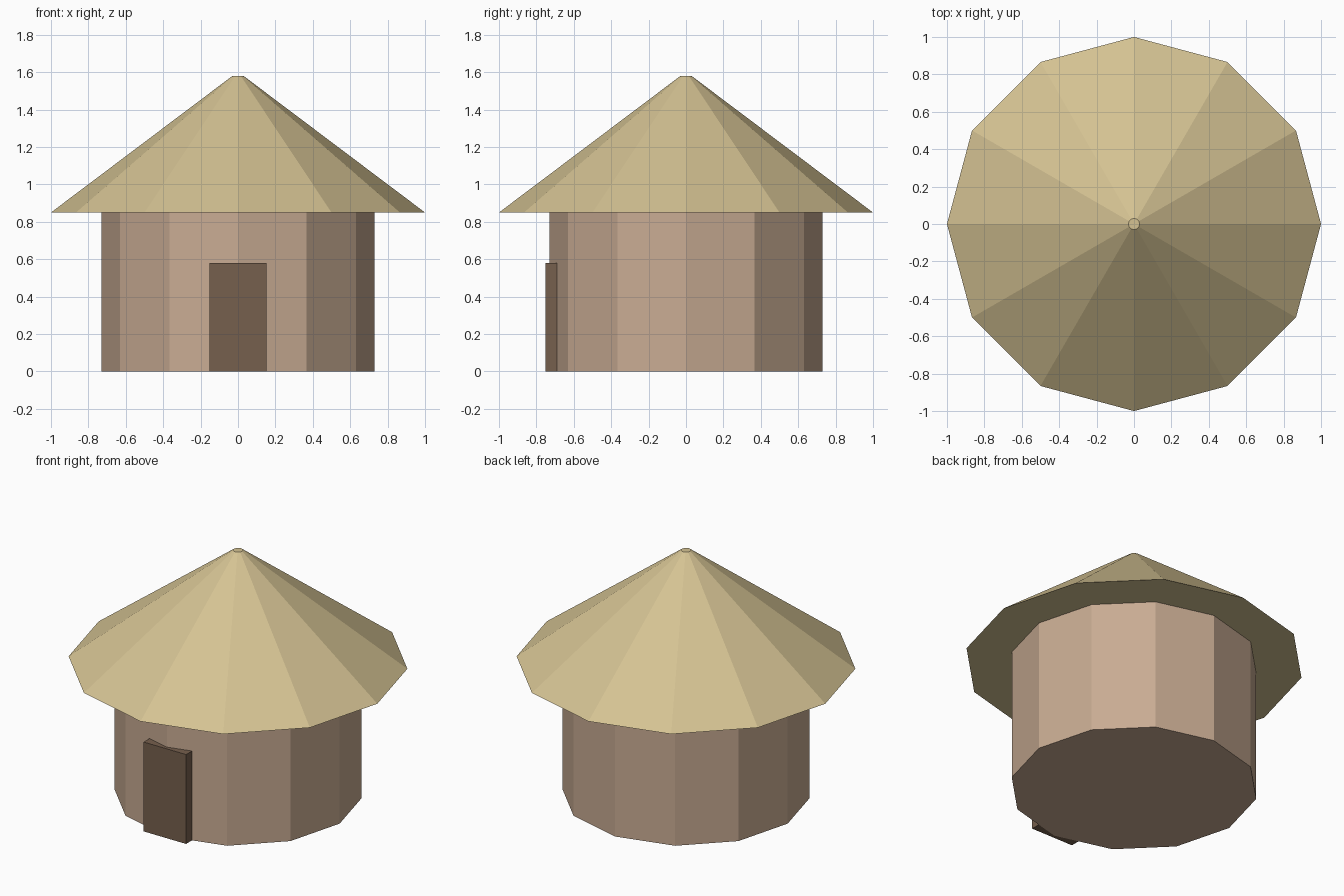
import bpy

if "Cube" in bpy.data.objects:
    bpy.data.objects.remove(bpy.data.objects["Cube"])


def finish(name, color):
    ob = bpy.context.object
    ob.name = name
    mat = bpy.data.materials.new(name + "_material")
    mat.diffuse_color = (*color, 1)
    mat.use_nodes = True
    mat.node_tree.nodes["Principled BSDF"].inputs["Base Color"].default_value = mat.diffuse_color
    ob.data.materials.append(mat)
    return ob


def twelve_sided(name, r_bottom, r_top, z0, z1, color):
    bpy.ops.mesh.primitive_cone_add(vertices=12, radius1=r_bottom, radius2=r_top,
                                    depth=z1 - z0, location=(0, 0, (z0 + z1) / 2))
    return finish(name, color)


# Round mud wall and overhanging thatched roof with a tiny flat tip
twelve_sided("wall", 0.73, 0.73, 0.0, 0.85, (0.58, 0.41, 0.29))
twelve_sided("roof", 1.0, 0.03, 0.85, 1.58, (0.66, 0.54, 0.29))

# Door slab set into the front corner of the wall
bpy.ops.mesh.primitive_cube_add(size=1, location=(0, -0.72, 0.29))
door = finish("door", (0.18, 0.115, 0.075))
door.scale = (0.305, 0.06, 0.58)
